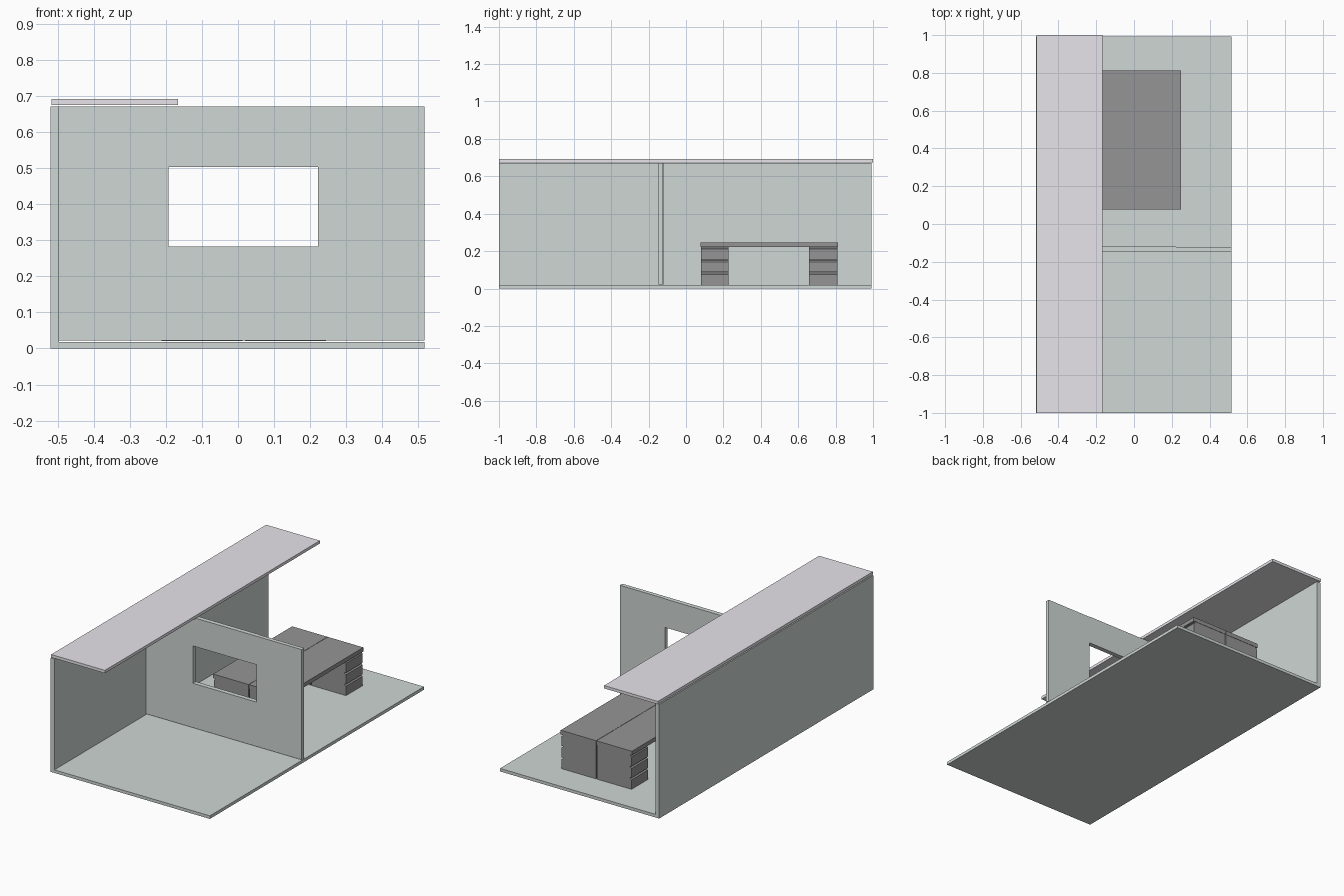
import bpy, bmesh

if "Cube" in bpy.data.objects:
    bpy.data.objects.remove(bpy.data.objects["Cube"])


def material(name, rgb):
    m = bpy.data.materials.new(name)
    m.diffuse_color = (*rgb, 1)
    m.use_nodes = True
    m.node_tree.nodes["Principled BSDF"].inputs["Base Color"].default_value = m.diffuse_color
    return m


SHELL = material("pale_green_grey", (0.62, 0.68, 0.66))
ROOF = material("pale_lilac", (0.80, 0.78, 0.82))
DESK = material("dark_grey", (0.30, 0.30, 0.30))


def prism(name, outline, y0, y1, mat):
    """Extrude an x/z outline along y."""
    bm = bmesh.new()
    face = bm.faces.new([bm.verts.new((x, y0, z)) for x, z in outline])
    grown = bmesh.ops.extrude_face_region(bm, geom=[face])["geom"]
    verts = [v for v in grown if isinstance(v, bmesh.types.BMVert)]
    bmesh.ops.translate(bm, vec=(0, y1 - y0, 0), verts=verts)
    bmesh.ops.recalc_face_normals(bm, faces=bm.faces)
    mesh = bpy.data.meshes.new(name)
    bm.to_mesh(mesh)
    bm.free()
    mesh.materials.append(mat)
    ob = bpy.data.objects.new(name, mesh)
    bpy.context.collection.objects.link(ob)
    return ob


def box(name, x, y, z, mat):
    outline = [(x[0], z[0]), (x[1], z[0]), (x[1], z[1]), (x[0], z[1])]
    return prism(name, outline, y[0], y[1], mat)


# Room shell
box("floor", (-0.496, 0.517), (-1, 0.992), (0, 0.018), SHELL)
box("side_wall", (-0.52, -0.496), (-1, 0.992), (0, 0.671), SHELL)
box("roof_strip", (-0.517, -0.167), (-1, 1), (0.675, 0.692), ROOF)

# Partition: C-shaped panel around the window, closed by a plain end panel
L, R, B, T = -0.192, 0.222, 0.283, 0.503
c_shape = [(-0.496, 0.022), (R, 0.022), (R, B), (L, B),
           (L, T), (R, T), (R, 0.671), (-0.496, 0.671)]
prism("partition_window_panel", c_shape, -0.146, -0.119, SHELL)
box("partition_end_panel", (R, 0.517), (-0.146, -0.122), (0.022, 0.671), SHELL)

# Two desks back to back, each with two drawer pedestals
SEAM, Z0, Z1 = 0.016, 0.02, 0.222
for label, s in (("right", 1), ("left", -1)):
    def span(a, b):
        return sorted((SEAM + s * a, SEAM + s * b))
    box(label + "_desk_top", span(0.001, 0.232), (0.077, 0.812), (Z1, 0.246), DESK)
    for end, y in (("front", (0.079, 0.228)), ("back", (0.657, 0.810))):
        # Pedestal side profile with three drawer fronts and slanted finger grooves
        step = (Z1 - Z0) / 3
        side = [(SEAM + s * 0.003, Z0)]
        for i in range(3):
            z = Z0 + i * step
            side += [(SEAM + s * 0.228, z), (SEAM + s * 0.228, z + step - 0.012),
                     (SEAM + s * 0.218, z + step - 0.004), (SEAM + s * 0.218, z + step)]
        side.append((SEAM + s * 0.003, Z1))
        prism(f"{label}_desk_{end}_drawers", side, y[0], y[1], DESK)
